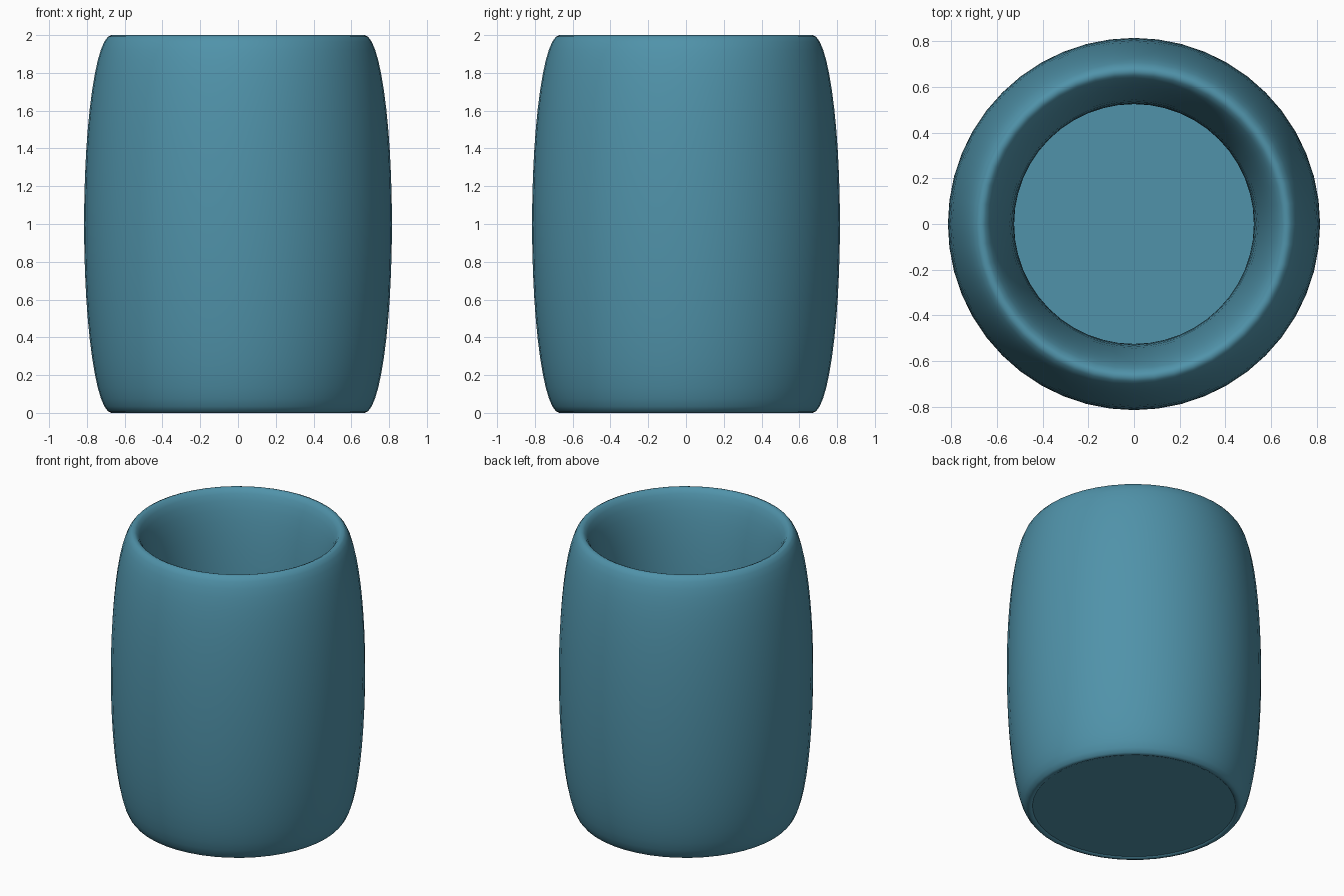
import bpy

if "Cube" in bpy.data.objects:
    bpy.data.objects.remove(bpy.data.objects["Cube"])

mat = bpy.data.materials.new("blue_glaze")
mat.diffuse_color = (0.08, 0.29, 0.40, 1)
mat.use_nodes = True
mat.node_tree.nodes["Principled BSDF"].inputs["Base Color"].default_value = mat.diffuse_color

# Barrel wall: a ring stretched upwards so its section is a tall ellipse
R, r = 0.67, 0.145
bpy.ops.mesh.primitive_torus_add(major_radius=R, minor_radius=r,
                                 major_segments=48, minor_segments=48)
wall = bpy.context.object
wall.name = "cup_wall"
for v in wall.data.vertices:
    v.co.z = 1 + v.co.z / r
bpy.ops.object.shade_smooth()
wall.data.materials.append(mat)

# Flat base disc closing the bottom
bpy.ops.mesh.primitive_circle_add(vertices=48, radius=0.655,
                                  fill_type='NGON', location=(0, 0, 0.01))
base = bpy.context.object
base.name = "cup_base"
base.data.materials.append(mat)
